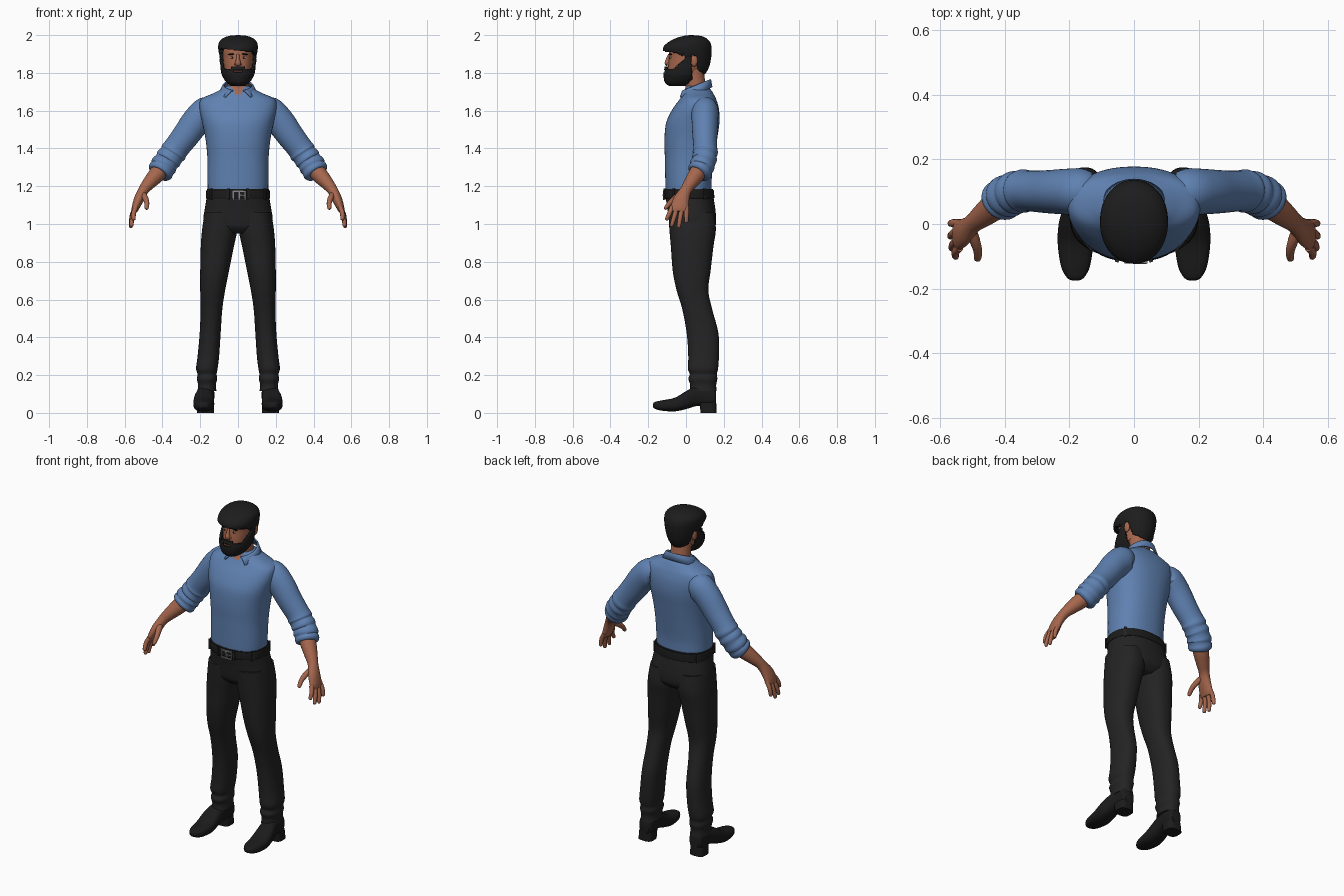
import bpy, bmesh, math
from mathutils import Vector, Matrix

old = bpy.data.objects.get("Cube")
if old:
    bpy.data.objects.remove(old, do_unlink=True)


def material(name, r, g, b):
    m = bpy.data.materials.new(name)
    m.use_nodes = True
    m.diffuse_color = (r, g, b, 1)
    bsdf = m.node_tree.nodes["Principled BSDF"]
    bsdf.inputs["Base Color"].default_value = (r, g, b, 1)
    bsdf.inputs["Roughness"].default_value = 0.8
    return m


SHIRT = material("blue cloth", .115, .22, .44)
SKIN = material("warm skin", .38, .135, .075)
PANTS = material("charcoal cloth", .017, .017, .017)
HAIR = material("black hair", .012, .012, .012)
LEATHER = material("black leather", .011, .011, .011)
METAL = material("grey metal", .25, .25, .25)
LIPS = material("lip red", .25, .07, .05)
WHITE = material("eye white", .6, .56, .52)
IRIS = material("dark iris", .03, .018, .012)
parts = []


def finish(name, bm, *mats):
    bmesh.ops.recalc_face_normals(bm, faces=bm.faces)
    mesh = bpy.data.meshes.new(name)
    bm.to_mesh(mesh)
    bm.free()
    for m in mats:
        mesh.materials.append(m)
    ob = bpy.data.objects.new(name, mesh)
    bpy.context.collection.objects.link(ob)
    parts.append(ob)
    return ob


def spline(rows, steps):
    """Smooth curve through rows of values."""
    out = []
    for i in range(len(rows) - 1):
        a, b, c, d = (rows[max(0, min(len(rows) - 1, i + k))] for k in (-1, 0, 1, 2))
        for s in range(steps):
            t = s / steps
            out.append([q + t / 2 * (r - p + t * (2 * p - 5 * q + 4 * r - w + t * (3 * (q - r) + w - p)))
                        for p, q, r, w in zip(a, b, c, d)])
    return out + [list(rows[-1])]


def rounded(angle, power):
    return [math.copysign(abs(f(angle)) ** (2 / power), f(angle)) for f in (math.cos, math.sin)]


def skin_rings(rings, keep=None):
    bm = bmesh.new()
    loops = [[bm.verts.new(p) for p in ring] for ring in rings]
    n = len(loops[0])
    for lo, hi in zip(loops, loops[1:]):
        for i in range(n):
            bm.faces.new((lo[i], lo[(i + 1) % n], hi[(i + 1) % n], hi[i]))
    bm.faces.new(loops[0])
    bm.faces.new(loops[-1])
    if keep:
        drop = [f for f in bm.faces if not keep(f.calc_center_median())]
        bmesh.ops.delete(bm, geom=drop, context='FACES')
    return bm


def stack(rows, axis="z", power=2.3, segs=40, steps=4, s=1, keep=None):
    """Rows are position, x centre, x radius, low and high edge of the other axis."""
    rings = []
    for pos, cx, rx, lo, hi in spline(rows, steps):
        ring = []
        for i in range(segs):
            c, d = rounded(2 * math.pi * i / segs, power)
            x, w = s * (cx + rx * c), (lo + hi) / 2 + (hi - lo) / 2 * d
            ring.append((x, w, pos) if axis == "z" else (x, pos, w))
        rings.append(ring)
    return skin_rings(rings, keep)


def limb(rows, s=1, segs=20, steps=4, power=2):
    """Rows are x, y, z, radius along y, radius across."""
    rows = spline(rows, steps)
    pts = [Vector((s * r[0], r[1], r[2])) for r in rows]
    rings = []
    for i, r in enumerate(rows):
        t = (pts[min(i + 1, len(pts) - 1)] - pts[max(i - 1, 0)]).normalized()
        u = (Vector((0, 1, 0)) - t * t.y).normalized()
        v = t.cross(u)
        ring = []
        for k in range(segs):
            c, d = rounded(2 * math.pi * k / segs, power)
            ring.append(pts[i] + u * r[3] * c + v * r[4] * d)
        rings.append(ring)
    return skin_rings(rings)


def ball(name, loc, size, mat, tilt=0):
    bm = bmesh.new()
    mx = Matrix.Translation(loc) @ Matrix.Rotation(tilt, 4, 'Y') @ Matrix.Diagonal((*size, 1))
    bmesh.ops.create_uvsphere(bm, u_segments=20, v_segments=12, radius=1, matrix=mx)
    return finish(name, bm, mat)


def box(name, loc, size, mat, turn=0):
    bm = bmesh.new()
    mx = Matrix.Translation(loc) @ Matrix.Rotation(turn, 4, 'Z') @ Matrix.Diagonal((*size, 1))
    bmesh.ops.create_cube(bm, size=1, matrix=mx)
    return finish(name, bm, mat)


def shell(ob, depth):
    mod = ob.modifiers.new("thickness", 'SOLIDIFY')
    mod.thickness, mod.offset = depth, -1


# Shirt body with an open neck
shirt = finish("shirt_body", stack([
    (1.13, 0, .155, -.10, .13), (1.18, 0, .16, -.108, .135), (1.25, 0, .161, -.11, .137),
    (1.35, 0, .162, -.112, .15), (1.45, 0, .172, -.114, .165), (1.54, 0, .19, -.104, .177),
    (1.61, 0, .204, -.07, .174), (1.66, 0, .195, -.034, .16), (1.69, 0, .135, -.015, .145),
    (1.71, 0, .095, -.006, .132), (1.73, 0, .06, .0, .11)], segs=64, steps=6), SHIRT, SKIN)
for f in shirt.data.polygons:
    c = f.center
    if c.y < .03 and c.z > 1.675 and abs(c.x) < (c.z - 1.67) * .6:
        f.material_index = 1

# Folded collar
bm = bmesh.new()
cols, half = 36, math.radians(160)
grid = []
for i in range(cols + 1):
    f = 2 * i / cols - 1
    t, tb, tip = f * half, f * half * .87, abs(f) ** 5
    y = .055 + .075 * math.cos(t)
    z = 1.737 + .4 * (y - .055)
    yb = .055 + (.085 + .03 * tip) * math.cos(tb)
    top = Vector((.076 * math.sin(t), y, z))
    low = Vector((.104 * math.sin(tb), yb, z - .042 + .008 * tip))
    mid = top.lerp(low, .3) + Vector((0, 0, .008))
    grid.append([bm.verts.new(p) for p in (top, mid, low)])
for a, b in zip(grid, grid[1:]):
    for k in (0, 1):
        bm.faces.new((a[k], b[k], b[k + 1], a[k + 1]))
shell(finish("collar", bm, SHIRT), .008)

# Trouser seat, belt, loops and buckle
finish("trouser_seat", stack([
    (.95, 0, .12, -.05, .12), (.98, 0, .17, -.08, .152), (1.02, 0, .184, -.09, .16),
    (1.08, 0, .176, -.098, .155), (1.14, 0, .166, -.108, .146), (1.185, 0, .163, -.111, .142)],
    segs=48), PANTS)
finish("belt", stack([
    (1.135, 0, .166, -.112, .147), (1.14, 0, .17, -.116, .15),
    (1.175, 0, .168, -.116, .148), (1.18, 0, .164, -.112, .144)], segs=64), LEATHER)
for i, a in enumerate((35, 145, 215, 255, 285, 325)):
    c, d = rounded(math.radians(a), 2.3)
    box(f"belt_loop_{i}", (.169 * c, .016 + .132 * d, 1.158), (.012, .012, .058), PANTS, math.radians(a))
for i, x in enumerate((-.026, .006, .038)):
    box(f"buckle_post_{i}", (x, -.118, 1.152), (.007, .008, .05), METAL)
for i, z in enumerate((1.13, 1.174)):
    box(f"buckle_rail_{i}", (.006, -.118, z), (.07, .008, .007), METAL)
box("buckle_prong", (.02, -.121, 1.152), (.036, .006, .006), METAL)

# Neck and head
finish("neck", limb([(0, .065, 1.67, .058, .06), (0, .05, 1.74, .054, .057), (0, .035, 1.83, .055, .058)],
                    segs=32), SKIN)
finish("head", stack([
    (1.752, 0, .03, -.08, -.01), (1.772, 0, .055, -.094, .03), (1.80, 0, .067, -.096, .07),
    (1.84, 0, .075, -.094, .095), (1.88, 0, .079, -.09, .11), (1.92, 0, .081, -.088, .115),
    (1.96, 0, .07, -.07, .10), (1.985, 0, .035, -.03, .06)], segs=56, steps=5, power=2.1), SKIN)


def bearded(c):
    line = 1.832 if abs(c.x) < .032 else 1.82 + max(0, c.y + .06)
    mouth = abs(c.x) < .021 and 1.801 < c.z < 1.814
    return c.y < .028 and c.z < line and not (mouth and c.y < 0)


beard = finish("beard", stack([
    (1.742, 0, .03, -.085, -.01), (1.757, 0, .052, -.102, .03), (1.79, 0, .073, -.107, .07),
    (1.82, 0, .08, -.103, .095), (1.85, 0, .082, -.098, .105), (1.89, 0, .086, -.094, .11)],
    segs=96, steps=9, power=2.1, keep=bearded), HAIR)
shell(beard, .012)


def haired(c):
    marks = [(-1, 1.918), (-.06, 1.918), (-.01, 1.9), (0, 1.865), (.022, 1.865),
             (.03, 1.895), (.055, 1.89), (.07, 1.815), (.1, 1.79), (1, 1.79)]
    for (y0, z0), (y1, z1) in zip(marks, marks[1:]):
        if y0 <= c.y < y1:
            sweep = .12 * c.x if c.y < -.02 else 0
            return c.z > z0 + (z1 - z0) * (c.y - y0) / (y1 - y0) - sweep


hair = finish("hair", stack([
    (1.785, 0, .058, -.05, .095), (1.81, 0, .072, -.07, .112), (1.84, 0, .084, -.09, .125),
    (1.88, 0, .095, -.105, .133), (1.915, 0, .103, -.122, .136), (1.94, 0, .105, -.118, .135),
    (1.965, 0, .099, -.09, .126), (1.985, 0, .077, -.05, .105), (1.996, 0, .045, -.01, .075),
    (2.0, 0, .004, .02, .03)], segs=88, steps=7, power=2.1, keep=haired), HAIR)
shell(hair, .024)

# Face details
finish("nose", limb([(0, -.088, 1.898, .006, .007), (0, -.095, 1.875, .01, .009),
                     (0, -.1, 1.852, .013, .015), (0, -.096, 1.84, .009, .011)]), SKIN)
ball("lips", (0, -.096, 1.807), (.02, .007, .0055), LIPS)
for side, s in (("left", 1), ("right", -1)):
    ball(side + "_ear", (s * .085, .042, 1.865), (.012, .02, .032), SKIN)
    ball(side + "_nostril", (s * .012, -.093, 1.846), (.008, .01, .007), SKIN)
    ball(side + "_eye", (s * .031, -.081, 1.881), (.0125, .005, .0055), WHITE)
    ball(side + "_iris", (s * .031, -.084, 1.881), (.005, .003, .005), IRIS)
    ball(side + "_eyebrow", (s * .033, -.081, 1.899), (.021, .008, .005), HAIR, s * .12)

    # Sleeve with rolled cuff
    finish(side + "_sleeve", limb([
        (.13, .1, 1.60, .06, .06), (.165, .1, 1.595, .072, .08), (.22, .1, 1.545, .07, .077),
        (.275, .1, 1.47, .066, .072), (.325, .102, 1.405, .063, .068), (.342, .102, 1.38, .067, .071),
        (.352, .1, 1.365, .062, .066), (.368, .097, 1.345, .067, .07), (.378, .094, 1.33, .062, .065),
        (.392, .086, 1.31, .067, .071), (.4, .08, 1.295, .062, .066), (.41, .073, 1.28, .065, .069),
        (.418, .066, 1.268, .058, .06), (.42, .064, 1.265, .04, .04)], s, segs=32), SHIRT)

    # Forearm and palm
    finish(side + "_forearm_and_palm", limb([
        (.39, .085, 1.31, .045, .045), (.43, .056, 1.262, .044, .044), (.468, .026, 1.22, .037, .036),
        (.5, 0, 1.18, .03, .028), (.525, -.024, 1.13, .042, .026), (.543, -.034, 1.085, .047, .02),
        (.548, -.036, 1.065, .042, .014)], s, segs=28), SKIN)
    fingers = (("index", -.073, -.104, .55, 1.02), ("middle", -.047, -.078, .563, .985),
               ("ring", -.021, -.04, .567, .978), ("little", .003, .002, .566, 1.005))
    for name, y0, y1, x1, z1 in fingers:
        x0, z0 = .54, 1.09
        rows = [(x0 + (x1 - x0) * t + .008 * math.sin(math.pi * t), y0 + (y1 - y0) * t, z0 + (z1 - z0) * t, r, r)
                for t, r in ((0, .013), (.4, .0125), (.8, .011), (.95, .009), (1, .003))]
        finish(f"{side}_{name}_finger", limb(rows, s, segs=12, steps=3), SKIN)
    finish(side + "_thumb", limb([
        (.507, -.01, 1.165, .018, .016), (.492, -.052, 1.14, .017, .016), (.483, -.085, 1.112, .013, .0135),
        (.484, -.107, 1.085, .01, .011), (.485, -.112, 1.077, .004, .004)], s, segs=14), SKIN)

    # Trouser leg with bunched hem
    legs = [(1.06, .006, .176, -.093, .15), (.97, .004, .19, -.088, .158), (.88, .022, .197, -.08, .145),
            (.75, .048, .2, -.07, .13), (.65, .068, .2, -.05, .118), (.55, .083, .198, -.02, .138),
            (.42, .092, .203, .004, .172), (.3, .1, .214, .012, .174), (.235, .108, .222, .01, .17),
            (.205, .113, .214, .02, .163), (.18, .11, .218, .012, .166), (.15, .117, .212, .022, .16),
            (.115, .114, .214, .02, .162)]
    finish(side + "_trouser_leg", stack(
        [(z, (i + o) / 2, (o - i) / 2, f, b) for z, i, o, f, b in legs], s=s), PANTS)

    # Shoe with block heel
    finish(side + "_shoe", stack([
        (-.175, .181, .01, .03, .048), (-.165, .181, .027, .022, .058), (-.13, .181, .045, .012, .066),
        (-.06, .181, .055, .008, .08), (0, .18, .053, .02, .115), (.05, .174, .046, .035, .14),
        (.1, .168, .043, .038, .15), (.145, .167, .04, .038, .14), (.16, .167, .028, .042, .12)],
        "y", 2.6, s=s), LEATHER)
    finish(side + "_heel", stack([(0, .172, .045, .078, .162), (.055, .17, .043, .07, .16)],
                                 power=3.2, steps=1, s=s), LEATHER)

# Smooth shading with crisp edges
bpy.ops.object.select_all(action='DESELECT')
for ob in parts:
    ob.select_set(True)
bpy.context.view_layer.objects.active = parts[0]
bpy.ops.object.shade_smooth_by_angle(angle=math.radians(40))
